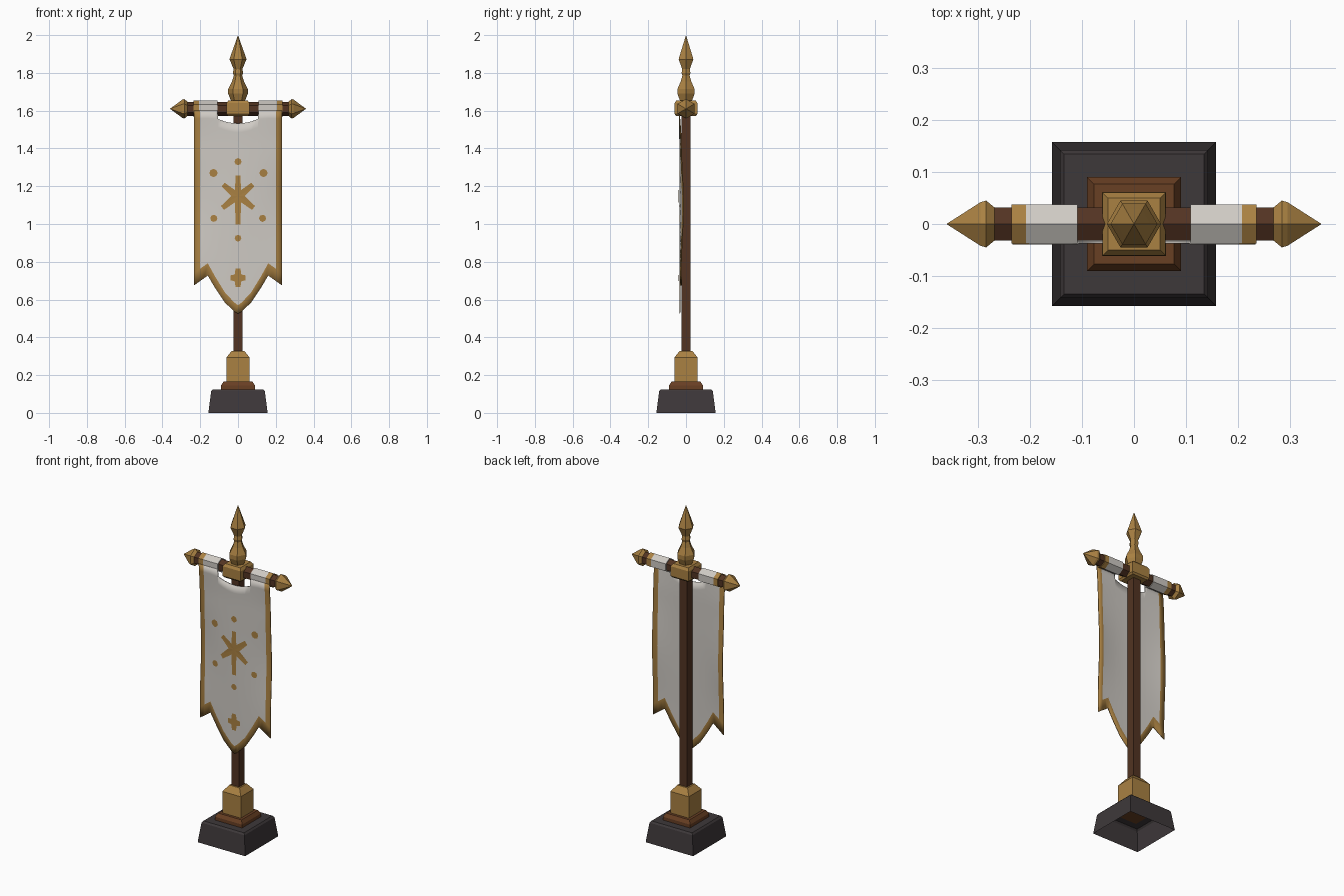
import bpy, bmesh, math
from mathutils import Vector

if "Cube" in bpy.data.objects:
    bpy.data.objects.remove(bpy.data.objects["Cube"])


def material(name, rgb):
    m = bpy.data.materials.new(name)
    m.diffuse_color = (*rgb, 1)
    m.use_nodes = True
    m.node_tree.nodes["Principled BSDF"].inputs["Base Color"].default_value = m.diffuse_color
    return m


GOLD = material("gold", (0.40, 0.22, 0.055))
CLOTH = material("off_white_cloth", (0.62, 0.59, 0.55))
WOOD = material("dark_wood", (0.085, 0.034, 0.016))
TRIM = material("red_brown_wood", (0.14, 0.05, 0.017))
STONE = material("charcoal_stone", (0.048, 0.040, 0.042))


def make(name, bm, *mats, fix=True):
    if fix:
        bmesh.ops.recalc_face_normals(bm, faces=bm.faces)
    me = bpy.data.meshes.new(name)
    bm.to_mesh(me)
    bm.free()
    for m in mats:
        me.materials.append(m)
    ob = bpy.data.objects.new(name, me)
    bpy.context.collection.objects.link(ob)
    return ob


def loft(name, profile, mat, sides=6, rot=0.0, axis="z", side=1, caps=(True, True)):
    """Low-poly turned part: profile is (radius, position along axis)."""
    bm = bmesh.new()
    rings = []
    for r, p in profile:
        ring = []
        for i in range(1 if r == 0 else sides):
            a = rot + math.tau * i / sides
            u, v = r * math.cos(a), r * math.sin(a)
            ring.append(bm.verts.new((u, v, p) if axis == "z" else (side * p, v, 1.61 + u)))
        rings.append(ring)
    for a, b in zip(rings, rings[1:]):
        for i in range(sides):
            j = (i + 1) % sides
            if len(b) == 1:
                bm.faces.new((a[i], a[j], b[0]))
            else:
                bm.faces.new((a[i], a[j], b[j], b[i]))
    for ring, cap in ((rings[0], caps[0]), (rings[-1], caps[1])):
        if cap and len(ring) > 2:
            bm.faces.new(ring)
    return make(name, bm, mat)


def square(name, profile, mat, caps=(True, True)):
    """Square part: profile is (half width, z)."""
    return loft(name, [(h * math.sqrt(2), z) for h, z in profile], mat, 4, math.pi / 4, caps=caps)


# Stand (hollow underneath) and pole
square("base", [(0.157, 0), (0.142, 0.115), (0.134, 0.125), (0.055, 0.125)], STONE, (False, False))
square("base_step", [(0.09, 0.122), (0.09, 0.145), (0.077, 0.165)], TRIM)
square("pole_socket", [(0.061, 0.163), (0.061, 0.293), (0.034, 0.328)], GOLD)
square("pole", [(0.025, 0.32), (0.025, 1.60)], WOOD)

# Collar and spear finial
square("collar", [(0.052, 1.572), (0.06, 1.582), (0.06, 1.64), (0.05, 1.655)], GOLD)
loft("finial", [(0.036, 1.65), (0.052, 1.69), (0.052, 1.715), (0.032, 1.755), (0.022, 1.785),
                (0.027, 1.80), (0.023, 1.82), (0.045, 1.872), (0.032, 1.91), (0, 2.0)], GOLD)

# Crossbar with cloth loops and pointed ends
loft("crossbar", [(0.037, -0.28), (0.037, 0.28)], WOOD, axis="x")
for s, n in ((-1, "left"), (1, "right")):
    loft("cloth_loop_" + n, [(0.043, 0.108), (0.043, 0.207)], CLOTH, axis="x", side=s)
    loft("loop_border_" + n, [(0.043, 0.207), (0.043, 0.235)], GOLD, axis="x", side=s)
    loft("bar_tip_" + n, [(0.037, 0.268), (0.052, 0.284), (0.048, 0.295), (0, 0.36)], GOLD, axis="x", side=s)


# Banner cloth
def cloth_y(x, z):
    curl = 0.35 * x * x * (0.7 + 0.3 * math.cos((z - 1.1) * 9))
    t = min(1, max(0, (z - 1.45) / 0.15))
    return (-0.033 + curl) * (1 - t) - 0.037 * t


def top(x):
    return 1.60 if x > 0.107 else 1.533 + 0.022 * (x / 0.105) ** 2


HEM = [(0, 0.525), (0.02, 0.537), (0.07, 0.585), (0.12, 0.66), (0.16, 0.727), (0.233, 0.675)]


def bottom(x):
    for (x0, z0), (x1, z1) in zip(HEM, HEM[1:]):
        if x <= x1:
            return z0 + (z1 - z0) * (x - x0) / (x1 - x0)
    return HEM[-1][1]


half = [0.02, 0.045, 0.07, 0.105, 0.109, 0.12, 0.14, 0.16, 0.18, 0.202, 0.233]
xs = [-x for x in reversed(half)] + [0] + half
ROWS = 20
bm = bmesh.new()
cols = []
for x in xs:
    ax = abs(x)
    lo, hi = bottom(ax), top(ax)
    hem = lo + 0.045 + 0.02 * min(1, ax / 0.16)
    zs = [lo] + [hem + (hi - hem) * i / ROWS for i in range(ROWS + 1)]
    cols.append([bm.verts.new((x, cloth_y(x, z), z)) for z in zs])
for a, b in zip(cols, cols[1:]):
    for i in range(ROWS + 1):
        f = bm.faces.new((a[i], b[i], b[i + 1], a[i + 1]))
        # gold along the bottom hem and both outer edges
        f.material_index = int(i == 0 or abs(f.calc_center_median().x) > 0.202)
        f.smooth = True
banner = make("banner", bm, CLOTH, GOLD, fix=False)
sol = banner.modifiers.new("thickness", "SOLIDIFY")
sol.thickness, sol.offset = 0.005, 0


# Gold emblem plates that follow the cloth
def plate(name, cx, cz, pts):
    bm = bmesh.new()
    vs = [bm.verts.new((cx + u, cloth_y(cx + u, cz + v) - 0.0055, cz + v)) for u, v in pts]
    c = bm.verts.new((cx, cloth_y(cx, cz) - 0.0055, cz))
    for i, v in enumerate(vs):
        bm.faces.new((c, v, vs[(i + 1) % len(vs)]))
    make(name, bm, GOLD, fix=False)


def rays(spec, inner, w):
    """Star outline: blunt rays given as (angle in degrees, length)."""
    pts = []
    for i, (d, length) in enumerate(spec):
        a = math.radians(d)
        e, n = Vector((math.cos(a), math.sin(a))), Vector((-math.sin(a), math.cos(a)))
        nxt = spec[(i + 1) % len(spec)][0]
        m = math.radians(d + ((nxt - d) % 360) / 2)
        pts += [e * length - n * w, e * length + n * w,
                Vector((math.cos(m), math.sin(m))) * inner]
    return pts


plate("star_emblem", 0, 1.147,
      rays([(38, 0.1), (90, 0.11), (142, 0.1), (217, 0.103), (270, 0.15), (323, 0.103)], 0.036, 0.013))
plate("flower_emblem", 0, 0.715, rays([(0, 0.039), (90, 0.049), (180, 0.039), (270, 0.049)], 0.025, 0.013))
for i, (x, z, r) in enumerate([(0, 1.33, 0.019), (0, 0.925, 0.018), (-0.13, 1.27, 0.022),
                               (0.135, 1.27, 0.022), (-0.128, 1.03, 0.019), (0.13, 1.03, 0.019)]):
    plate(f"emblem_dot_{i + 1}", x, z,
          [(r * math.cos(math.tau * k / 8), r * math.sin(math.tau * k / 8)) for k in range(8)])
